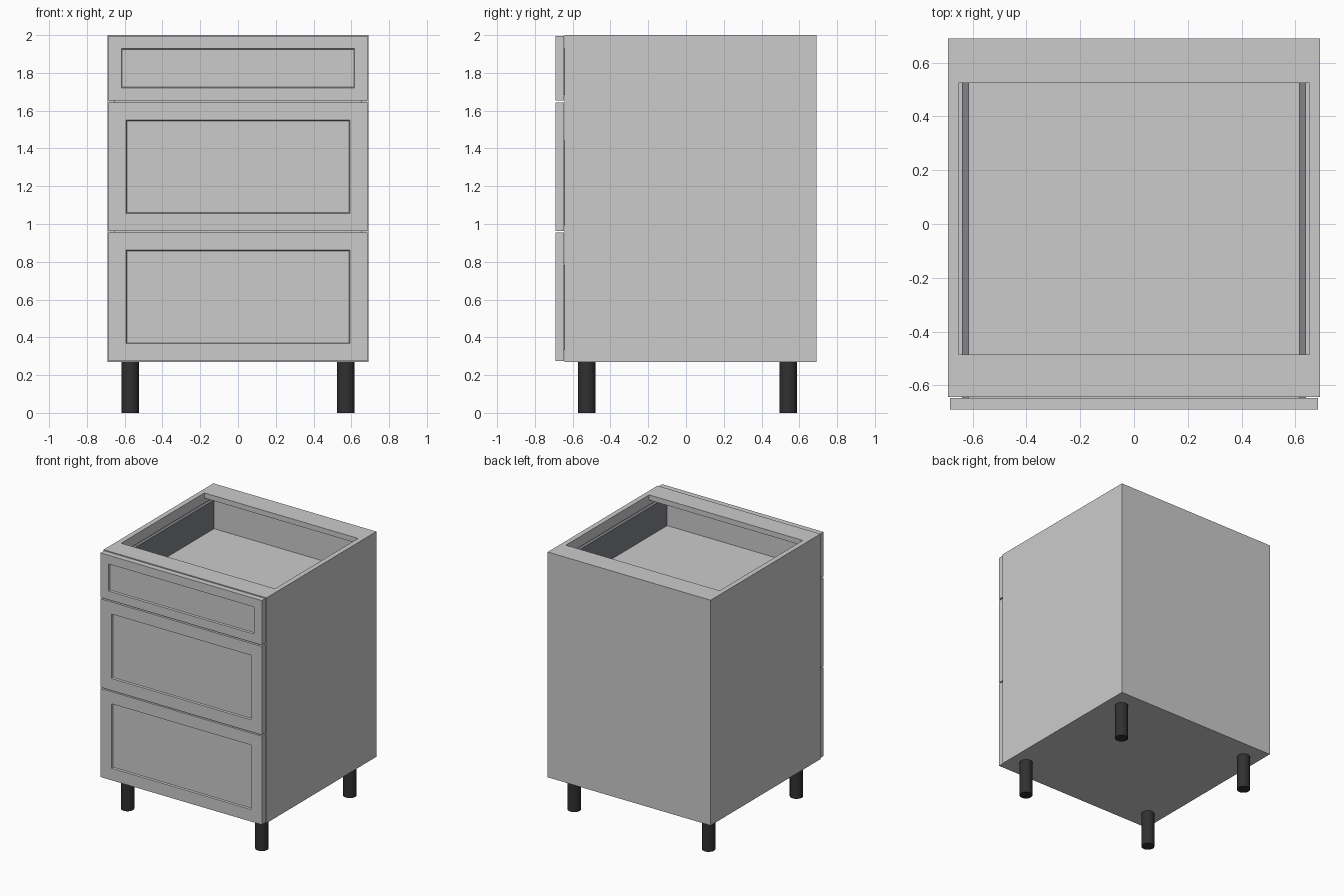
import bpy, bmesh
from mathutils import Vector

if "Cube" in bpy.data.objects:
    bpy.data.objects.remove(bpy.data.objects["Cube"])


def material(name, color):
    m = bpy.data.materials.new(name)
    m.diffuse_color = color
    m.use_nodes = True
    m.node_tree.nodes["Principled BSDF"].inputs["Base Color"].default_value = m.diffuse_color
    return m


black = material("black_plastic", (0.03, 0.03, 0.03, 1))
steel = material("dark_steel", (0.22, 0.23, 0.25, 1))


def finish(bm, name, mat=None):
    mesh = bpy.data.meshes.new(name)
    bm.to_mesh(mesh)
    bm.free()
    if mat:
        mesh.materials.append(mat)
    ob = bpy.data.objects.new(name, mesh)
    bpy.context.collection.objects.link(ob)
    return ob


def box_mesh(lo, hi):
    bm = bmesh.new()
    bmesh.ops.create_cube(bm, size=1)
    lo, hi = Vector(lo), Vector(hi)
    bmesh.ops.scale(bm, vec=hi - lo, verts=bm.verts)
    bmesh.ops.translate(bm, vec=(lo + hi) / 2, verts=bm.verts)
    return bm


def box(name, lo, hi, mat=None):
    return finish(box_mesh(lo, hi), name, mat)


def mirrored_box(name, x0, x1, y, z, mat=None):
    box("left_" + name, (-x1, y[0], z[0]), (-x0, y[1], z[1]), mat)
    box("right_" + name, (x0, y[0], z[0]), (x1, y[1], z[1]), mat)


# Carcass
W, IN, FRONT, BACK, BASE, TOP, T = 0.692, 0.653, -0.643, 0.69, 0.27, 2.0, 0.04
mirrored_box("side_panel", IN, W, (FRONT, BACK), (BASE, TOP))
box("bottom_panel", (-IN, FRONT, BASE), (IN, BACK, BASE + T))
box("back_panel", (-IN, BACK - T, BASE + T), (IN, BACK, TOP - T))
box("front_stretcher", (-IN, FRONT, TOP - T), (IN, -0.485, TOP))
box("back_stretcher", (-IN, 0.525, TOP - T), (IN, BACK, TOP))


# Drawer front with a framed, recessed centre panel
def drawer_front(name, z0, z1, rail):
    bm = box_mesh((-0.685, -0.69, z0), (0.685, -0.647, z1))
    bm.normal_update()
    face = min(bm.faces, key=lambda f: f.calc_center_median().y)
    bmesh.ops.inset_region(bm, faces=[face], thickness=rail)
    bmesh.ops.inset_region(bm, faces=[face], thickness=0.006, depth=-0.012)
    finish(bm, name)


# Drawer box behind each front
def drawer_box(name, z0, z1):
    mirrored_box(name + "_side", 0.613, 0.64, (-0.647, 0.61), (z0, z1), steel)
    box(name + "_floor", (-0.613, -0.647, z0), (0.613, 0.61, z0 + 0.03))
    box(name + "_back", (-0.613, 0.585, z0 + 0.03), (0.613, 0.61, z1))


for name, z0, z1, rail, height in (("top_drawer", 1.653, 1.995, 0.095, 0.25),
                                   ("middle_drawer", 0.963, 1.643, 0.131, 0.45),
                                   ("bottom_drawer", 0.274, 0.954, 0.131, 0.45)):
    drawer_front(name + "_front", z0, z1, rail)
    drawer_box(name, z0 + 0.03, z0 + 0.03 + height) if z0 > BASE + T else \
        drawer_box(name, z0 + 0.06, z0 + 0.06 + height)

# Round legs
for yname, y in (("front", -0.525), ("back", 0.541)):
    for xname, x in (("left", -0.571), ("right", 0.571)):
        bpy.ops.mesh.primitive_cylinder_add(vertices=32, radius=0.047, depth=BASE,
                                            location=(x, y, BASE / 2))
        leg = bpy.context.object
        leg.name = f"{yname}_{xname}_leg"
        leg.data.materials.append(black)
        bpy.ops.object.shade_smooth_by_angle()
